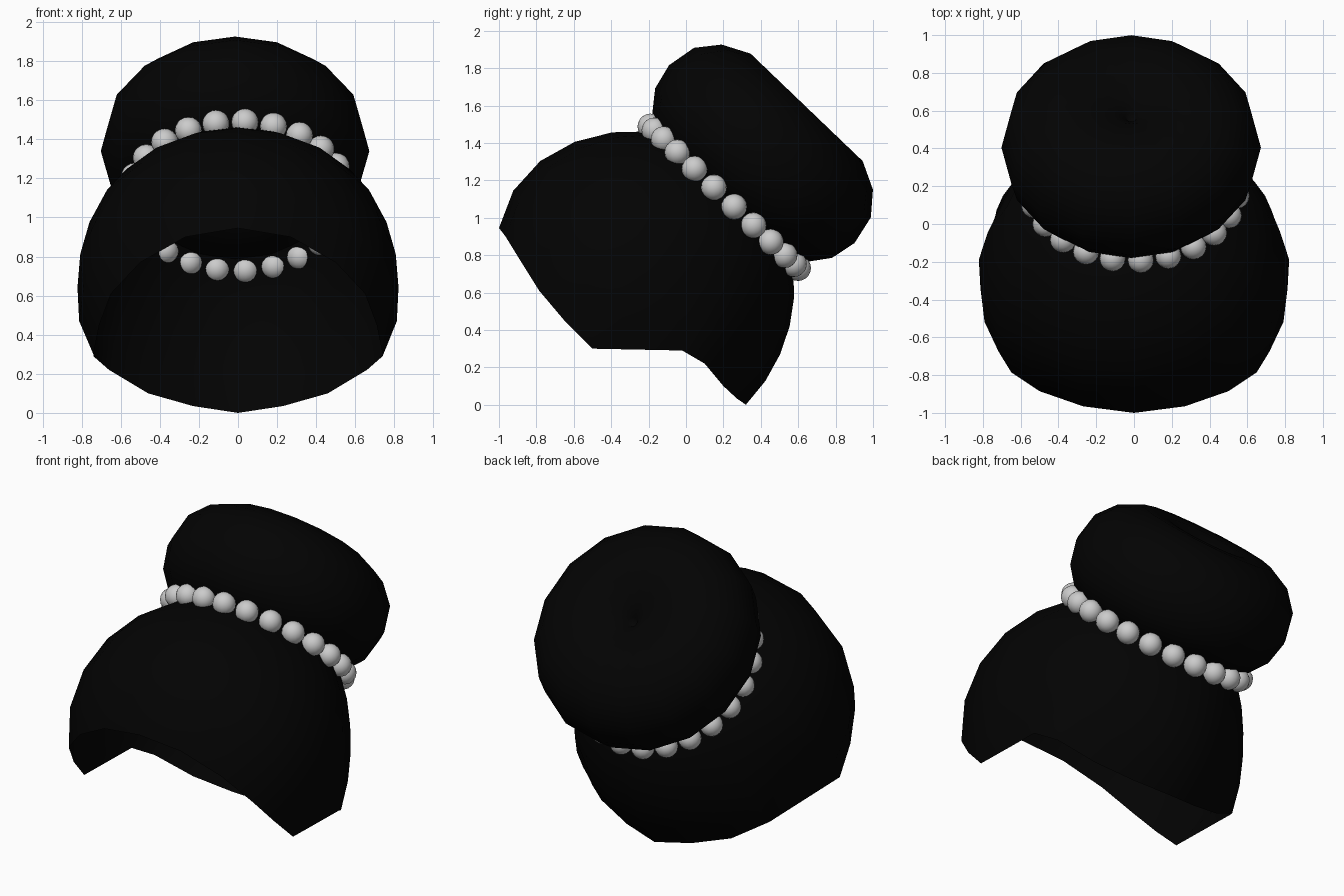
import bpy, bmesh
from math import sin, cos, pi, radians
from mathutils import Vector

if "Cube" in bpy.data.objects:
    bpy.data.objects.remove(bpy.data.objects["Cube"])

black = bpy.data.materials.new("black_hair")
black.diffuse_color = (0.0008, 0.0008, 0.0008, 1)
black.use_nodes = True
black.node_tree.nodes["Principled BSDF"].inputs["Base Color"].default_value = black.diffuse_color

# Tilted frame shared by the bun, the beads and the top of the cap
C = Vector((0, 0.215, 1.12))
AXIS = Vector((0, 0.69, 0.72)).normalized()
FRONT = Vector((0, -0.72, 0.69)).normalized()
SIDE = Vector((1, 0, 0))


def on_ring(r, h, a):
    return C + AXIS * h + (FRONT * cos(a) + SIDE * sin(a)) * r


def finish(name, bm, mat=None, angle=80):
    bmesh.ops.remove_doubles(bm, verts=bm.verts, dist=0.0005)
    bmesh.ops.recalc_face_normals(bm, faces=bm.faces)
    me = bpy.data.meshes.new(name)
    bm.to_mesh(me)
    bm.free()
    ob = bpy.data.objects.new(name, me)
    bpy.context.collection.objects.link(ob)
    if mat:
        me.materials.append(mat)
    bpy.ops.object.select_all(action='DESELECT')
    ob.select_set(True)
    bpy.context.view_layer.objects.active = ob
    bpy.ops.object.shade_smooth_by_angle(angle=radians(angle))
    return ob


def loft(bm, columns):
    # Closed skin around a loop of equal-length point columns
    vs = [[bm.verts.new(p) for p in col] for col in columns]
    for i, a in enumerate(vs):
        b = vs[(i + 1) % len(vs)]
        for j in range(len(a) - 1):
            bm.faces.new((a[j], b[j], b[j + 1], a[j + 1]))


# Bun: dimpled ring profile turned around the tilted axis
profile = [(0, 0.12), (0.1, 0.04), (0.3, -0.02), (0.48, -0.01), (0.575, 0.045),
           (0.655, 0.15), (0.687, 0.29), (0.655, 0.45), (0.56, 0.565),
           (0.415, 0.637), (0.25, 0.63), (0.1, 0.575), (0.03, 0.52), (0, 0.46)]
bm = bmesh.new()
loft(bm, [[on_ring(r, h, 2 * pi * i / 16) + Vector((-0.015, 0, 0)) + FRONT * 0.015
           for r, h in profile] for i in range(16)])
finish("hair_bun", bm, black)

# Cap: bulging shell from the bead ring down to the face and nape hairline
MID = Vector((0, -0.22, 0.68))
RAD = Vector((0.82, 0.8, 0.8))
hairline = [(0, -1.0, 0.945), (0.27, -0.965, 0.9), (0.5, -0.885, 0.77),
            (0.65, -0.785, 0.61), (0.71, -0.65, 0.45), (0.74, -0.5, 0.3),
            (0.74, -0.02, 0.29), (0.66, 0.1, 0.22), (0.46, 0.2, 0.1),
            (0.23, 0.27, 0.035), (0, 0.32, 0.0)]
bulges = [0.04, 0.04, 0.03, 0.01, -0.01, -0.035, -0.055, -0.055, -0.04, -0.02, -0.01]


def unit(p):
    d = Vector(p) - MID
    return Vector((d.x / RAD.x, d.y / RAD.y, d.z / RAD.z))


def strand(angle, end, bulge, rows=5):
    a, b = unit(on_ring(0.53, -0.035, angle)), unit(end)
    pts = [on_ring(0.47, 0.0, angle)]  # lip tucked under the bun
    for j in range(rows + 1):
        t = j / rows
        d = a.normalized().slerp(b.normalized(), t)
        curve = t ** 1.8 if bulge > 0 else t
        d *= a.length * (1 - t) + b.length * t + bulge * sin(pi * curve)
        pts.append(MID + Vector((d.x * RAD.x, d.y * RAD.y, d.z * RAD.z)))
    return pts


n = len(hairline) - 1
cols = [strand(pi * i / n, p, bulges[i]) for i, p in enumerate(hairline)]
cols += [[Vector((-p.x, p.y, p.z)) for p in cols[i]] for i in range(n - 1, 0, -1)]
bm = bmesh.new()
loft(bm, cols)
finish("hair_cap", bm, black)

# Beads around the base of the bun
bm = bmesh.new()
for i in range(23):
    a = radians(3.7) + 2 * pi * i / 23
    new = bmesh.ops.create_uvsphere(bm, u_segments=16, v_segments=10, radius=0.069)
    bmesh.ops.translate(bm, verts=new["verts"], vec=on_ring(0.548, -0.015, a))
finish("bead_band", bm)
